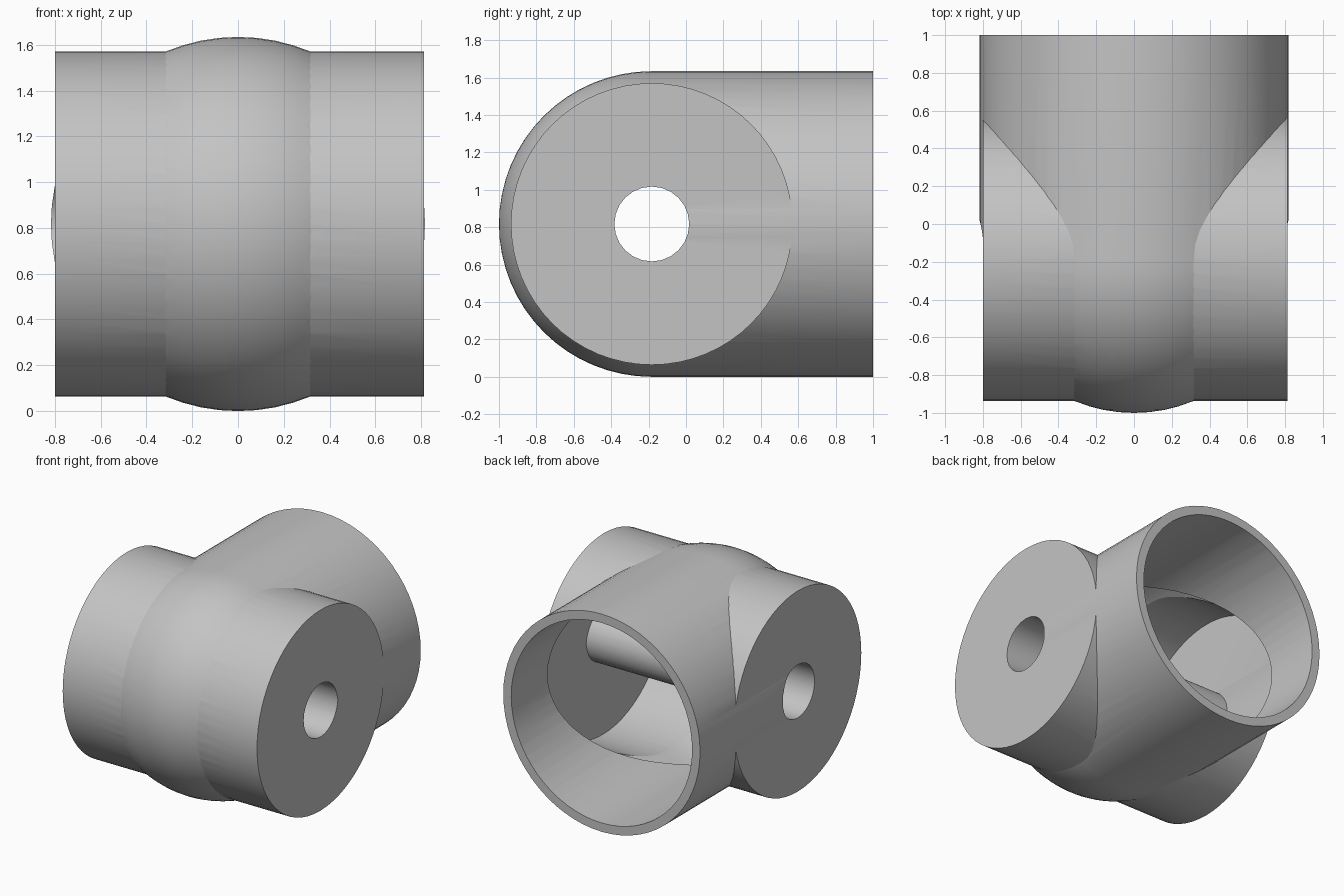
import bpy, bmesh
from math import pi, sin, cos, radians
from mathutils import Matrix, Vector

cube = bpy.data.objects.get("Cube")
if cube:
    bpy.data.objects.remove(cube, do_unlink=True)

CENTRE = Vector((0, -0.183, 0.817))
TUBE_R, BARREL_R, BORE_R, HOLE_R = 0.817, 0.753, 0.751, 0.2
SEGMENTS = 64

grey = bpy.data.materials.new("grey")
grey.use_nodes = True
colour = (0.55, 0.55, 0.55, 1)
grey.diffuse_color = colour
grey.node_tree.nodes["Principled BSDF"].inputs["Base Color"].default_value = colour


def finish(name, bm):
    bmesh.ops.recalc_face_normals(bm, faces=bm.faces)
    mesh = bpy.data.meshes.new(name)
    bm.to_mesh(mesh)
    bm.free()
    mesh.materials.append(grey)
    ob = bpy.data.objects.new(name, mesh)
    bpy.context.collection.objects.link(ob)
    return ob


def cylinder(name, radius, start, end, axis, segments=SEGMENTS):
    """Solid cylinder along axis, measured from the joint centre."""
    bm = bmesh.new()
    direction = Vector(axis)
    place = Matrix.Translation(CENTRE + direction * (start + end) / 2)
    turn = direction.to_track_quat('Z', 'Y').to_matrix().to_4x4()
    bmesh.ops.create_cone(bm, cap_ends=True, segments=segments, radius1=radius,
                          radius2=radius, depth=end - start, matrix=place @ turn)
    return finish(name, bm)


def domed_tube(name, radius, length):
    """Half-sphere front and straight tube, spun around the y axis."""
    bm = bmesh.new()
    steps = SEGMENTS // 4
    angles = [pi / 2 * i / steps for i in range(steps + 1)]
    profile = [(radius * sin(a), -radius * cos(a)) for a in angles]
    profile += [(radius, length), (0, length)]
    verts = [bm.verts.new(CENTRE + Vector((r, y, 0))) for r, y in profile]
    edges = [bm.edges.new(pair) for pair in zip(verts, verts[1:])]
    bmesh.ops.spin(bm, geom=verts + edges, cent=CENTRE, axis=(0, 1, 0),
                   angle=2 * pi, steps=SEGMENTS)
    bmesh.ops.remove_doubles(bm, verts=bm.verts, dist=0.0005)
    return finish(name, bm)


def combine(target, tool, operation):
    mod = target.modifiers.new(tool.name, 'BOOLEAN')
    mod.object, mod.operation, mod.solver = tool, operation, 'EXACT'
    bpy.context.view_layer.objects.active = target
    bpy.ops.object.modifier_apply(modifier=mod.name)
    bpy.data.objects.remove(tool, do_unlink=True)


# Domed tube, bored out from the back
joint = domed_tube("pipe_joint", TUBE_R, 1 - CENTRE.y)
combine(joint, cylinder("bore", BORE_R, 0, 1.5, (0, 1, 0)), 'DIFFERENCE')

# Cross barrel with a pin hole right through it
combine(joint, cylinder("cross_barrel", BARREL_R, -0.8, 0.813, (1, 0, 0)), 'UNION')
combine(joint, cylinder("pin_hole", HOLE_R, -1, 1, (1, 0, 0), 24), 'DIFFERENCE')

# Smooth the round surfaces, keep the rims sharp
bpy.ops.object.select_all(action='DESELECT')
joint.select_set(True)
bpy.context.view_layer.objects.active = joint
bpy.ops.object.shade_smooth_by_angle(angle=radians(20))
